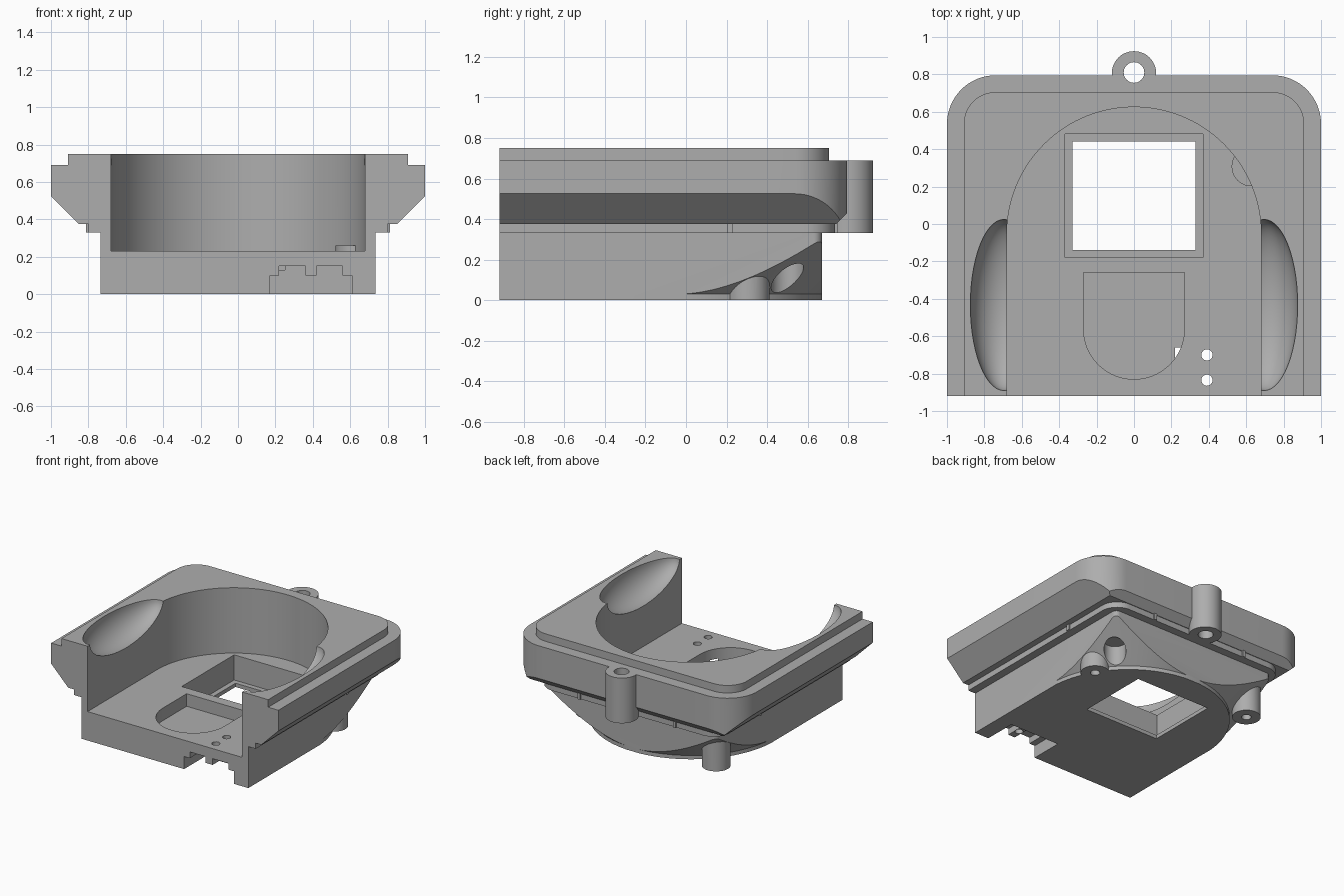
import bpy, bmesh, math

if "Cube" in bpy.data.objects:
    bpy.data.objects.remove(bpy.data.objects["Cube"])

grey = bpy.data.materials.new("plain grey")
grey.diffuse_color = (0.42, 0.42, 0.42, 1)
grey.use_nodes = True
grey.node_tree.nodes["Principled BSDF"].inputs["Base Color"].default_value = grey.diffuse_color
FRONT = -0.92


def loft(name, rings):
    """Closed solid through rings of (outline, z), all with equal point counts."""
    bm = bmesh.new()
    loops = [[bm.verts.new((x, y, z)) for x, y in pts] for pts, z in rings]
    n = len(loops[0])
    for a, b in zip(loops, loops[1:]):
        for i in range(n):
            j = (i + 1) % n
            bm.faces.new((a[i], a[j], b[j], b[i]))
    bm.faces.new(loops[0][::-1])
    bm.faces.new(loops[-1])
    bmesh.ops.recalc_face_normals(bm, faces=bm.faces)
    me = bpy.data.meshes.new(name)
    bm.to_mesh(me)
    bm.free()
    ob = bpy.data.objects.new(name, me)
    bpy.context.collection.objects.link(ob)
    me.materials.append(grey)
    return ob


def prism(name, pts, z0, z1):
    return loft(name, [(pts, z0), (pts, z1)])


def rect(x0, x1, y0, y1):
    return [(x0, y0), (x1, y0), (x1, y1), (x0, y1)]


def arc(cx, cy, r, a0, a1, n):
    return [(cx + r * math.cos(math.radians(a0 + (a1 - a0) * i / n)),
             cy + r * math.sin(math.radians(a0 + (a1 - a0) * i / n))) for i in range(n + 1)]


def plate(hx, y1, r):
    """Square front edge, rounded back corners."""
    return ([(-hx, FRONT), (hx, FRONT)] + arc(hx - r, y1 - r, r, 0, 90, 16)
            + arc(r - hx, y1 - r, r, 90, 180, 16))


def arch(r, cy, front):
    """Straight sides with a half-round back."""
    return [(-r, front), (r, front)] + arc(0, cy, r, 0, 180, 72)


def disc(cx, cy, r, n=40):
    return arc(cx, cy, r, 0, 360, n)[:-1]


def ellipsoid(name, centre, radii):
    bm = bmesh.new()
    bmesh.ops.create_uvsphere(bm, u_segments=56, v_segments=32, radius=1)
    for v in bm.verts:
        v.co = [c + r * k for c, r, k in zip(centre, radii, v.co)]
    me = bpy.data.meshes.new(name)
    bm.to_mesh(me)
    bm.free()
    ob = bpy.data.objects.new(name, me)
    bpy.context.collection.objects.link(ob)
    me.materials.append(grey)
    return ob


def combine(target, other, op):
    m = target.modifiers.new(op, 'BOOLEAN')
    m.operation, m.solver, m.object = op, 'EXACT', other
    bpy.context.view_layer.update()
    dg = bpy.context.evaluated_depsgraph_get()
    me = bpy.data.meshes.new_from_object(target.evaluated_get(dg))
    target.modifiers.clear()
    target.data = me
    bpy.data.objects.remove(other)


# lower body: box trimmed by a cone that narrows to an arched base
body = prism("housing", plate(0.735, 0.67, 0.04), 0, 0.4)
cone = loft("cone_trim", [(arch(0.737, -0.065, -1.2), -0.1),
                          (arch(0.737, -0.065, -1.2), 0.03),
                          (arch(1.237, -0.065, -1.2), 0.48)])
combine(body, cone, 'INTERSECT')

# flared flange: rounded plate trimmed by a 45 degree funnel
flange = prism("flange", plate(1.0, 0.795, 0.26), 0.375, 0.69)
funnel = loft("funnel_trim", [(rect(-0.84, 0.84, -1.5, 0.73), 0.365),
                              (rect(-1.24, 1.24, -1.5, 1.13), 0.765)])
combine(flange, funnel, 'INTERSECT')
combine(body, flange, 'UNION')

# step under the flange, raised rim, rear lug
combine(body, prism("step", plate(0.80, 0.735, 0.14), 0.33, 0.40), 'UNION')
combine(body, prism("rim", plate(0.91, 0.705, 0.17), 0.5, 0.75), 'UNION')
combine(body, prism("lug", disc(0, 0.805, 0.119, 48), 0.33, 0.69), 'UNION')

# small ribs on the step
for s in (-1, 1):
    x = s * 0.80
    combine(body, prism("side_rib", rect(x - 0.012, x + 0.012, 0.205, 0.23), 0.33, 0.38), 'UNION')
    x = s * 0.42
    combine(body, prism("back_rib", rect(x - 0.012, x + 0.012, 0.72, 0.747), 0.33, 0.38), 'UNION')

# main cavity and side thumb scoops
combine(body, prism("cavity", arch(0.68, -0.055, -1.2), 0.23, 1.0), 'DIFFERENCE')
for s in (-1, 1):
    combine(body, ellipsoid("scoop", (s * 0.695, -0.433, 0.752), (0.18, 0.458, 0.2)), 'DIFFERENCE')

# relief groove in the cone, then screw posts below
combine(body, prism("groove", disc(0.60, 0.50, 0.08), -0.1, 0.19), 'DIFFERENCE')
combine(body, prism("post_right", disc(0.627, 0.307, 0.105), 0, 0.26), 'UNION')
combine(body, prism("post_left", disc(-0.63, 0.52, 0.104), 0, 0.3), 'UNION')

# openings: lug hole, post holes, window with ledge, rounded pocket, connector slots
pocket = [(0.27, -0.26), (-0.27, -0.26)] + arc(0, -0.56, 0.27, 180, 360, 32)
cuts = [(disc(0, 0.81, 0.055), 0.2, 0.9),
        (disc(0.627, 0.307, 0.035), -0.1, 0.15),
        (disc(-0.63, 0.52, 0.035), -0.1, 0.15),
        (rect(-0.37, 0.37, -0.18, 0.48), 0.03, 0.4),
        (rect(-0.33, 0.33, -0.14, 0.44), -0.1, 0.3),
        (pocket, 0.13, 0.4),
        (rect(0.17, 0.61, -1.1, -0.66), -0.1, 0.10),
        (rect(0.22, 0.36, -1.1, -0.66), 0.05, 0.15),
        (rect(0.42, 0.56, -1.1, -0.66), 0.05, 0.15),
        (disc(0.39, -0.70, 0.03, 24), 0.05, 0.4),
        (disc(0.39, -0.835, 0.03, 24), 0.05, 0.4)]
for pts, z0, z1 in cuts:
    combine(body, prism("cut", pts, z0, z1), 'DIFFERENCE')

# smooth curved walls, keep edges sharp
body.data.materials.clear()
body.data.materials.append(grey)
bpy.context.view_layer.objects.active = body
body.select_set(True)
bpy.ops.object.shade_smooth_by_angle(angle=math.radians(25))
